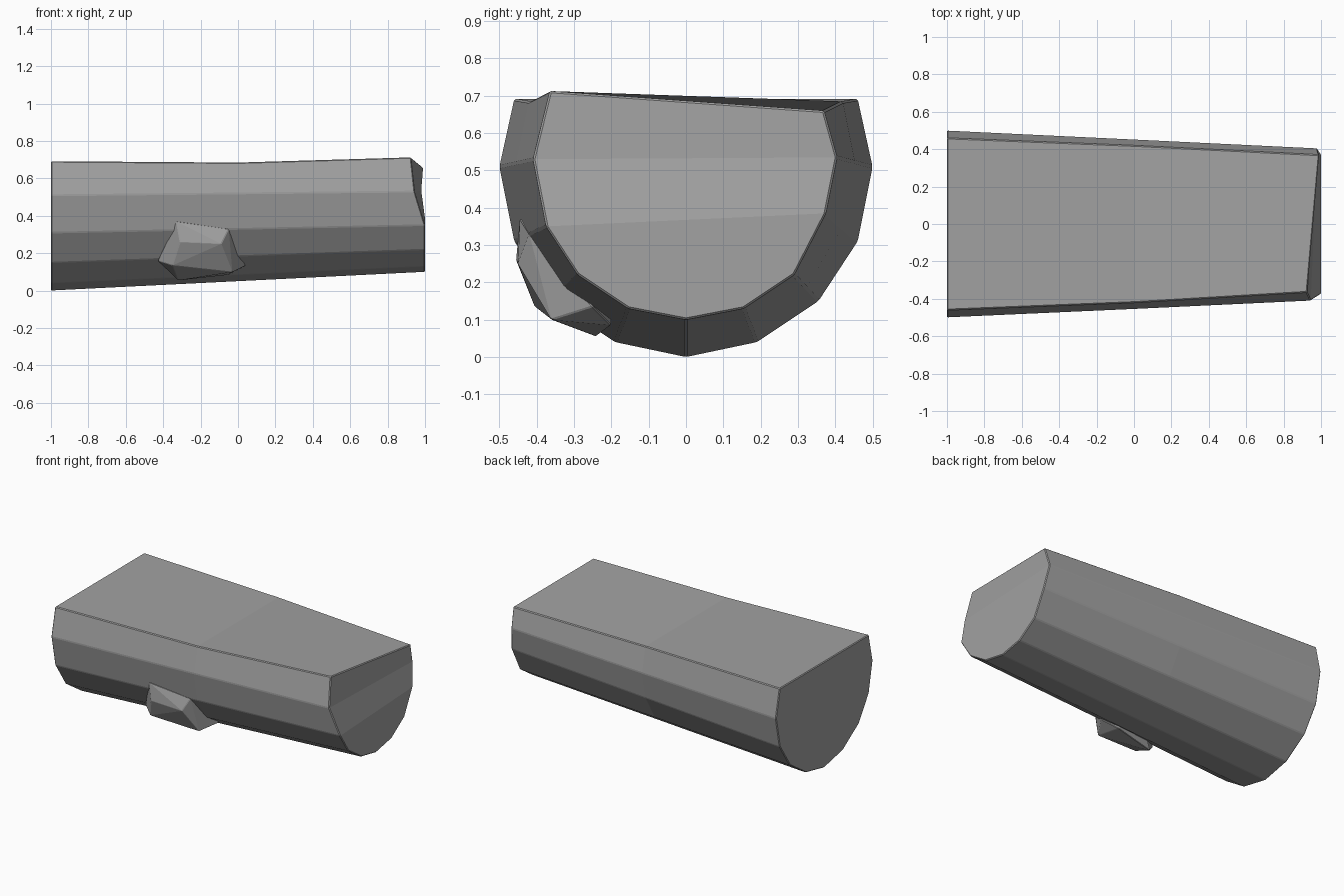
import bpy
import bmesh

cube = bpy.data.objects.get("Cube")
if cube:
    bpy.data.objects.remove(cube, do_unlink=True)

# One stone-grey material
grey = bpy.data.materials.new("stone grey")
grey.use_nodes = True
colour = (0.36, 0.36, 0.36, 1)
grey.diffuse_color = colour
bsdf = grey.node_tree.nodes["Principled BSDF"]
bsdf.inputs["Base Color"].default_value = colour
bsdf.inputs["Roughness"].default_value = 0.8


def finish(name, bm, bevel):
    bmesh.ops.recalc_face_normals(bm, faces=bm.faces)
    mesh = bpy.data.meshes.new(name)
    bm.to_mesh(mesh)
    bm.free()
    mesh.materials.append(grey)
    obj = bpy.data.objects.new(name, mesh)
    bpy.context.collection.objects.link(obj)
    # Thin worn edges
    mod = obj.modifiers.new("worn edges", "BEVEL")
    mod.width = bevel
    mod.segments = 1
    mod.limit_method = 'ANGLE'
    mod.angle_limit = 0.3
    return obj


# Half-round cross-sections (y, z), from the front top corner under to the back
half = [(-0.46, 0.692), (-0.5, 0.51), (-0.46, 0.31), (-0.355, 0.15), (-0.19, 0.04)]
wide = half + [(0, 0)] + [(-y, z) for y, z in reversed(half)]
narrow = [(-0.365, 0.713), (-0.41, 0.53), (-0.375, 0.35), (-0.29, 0.22), (-0.155, 0.13),
          (0, 0.1), (0.155, 0.13), (0.29, 0.22), (0.375, 0.385), (0.405, 0.535), (0.37, 0.66)]
middle = [((a[0] + b[0]) / 2, (a[1] + b[1]) / 2) for a, b in zip(wide, narrow)]
middle[0] = (-0.42, 0.685)
middle[-1] = (0.42, 0.685)

# The narrow end is chipped back at its upper corners
chipped = [1.0] * len(narrow)
chipped[0], chipped[1] = 0.925, 0.945
chipped[-1], chipped[-2] = 0.99, 0.98

bm = bmesh.new()
rings = []
for xs, section in (([-1] * 11, wide), ([0] * 11, middle), (chipped, narrow)):
    rings.append([bm.verts.new((x, y, z)) for x, (y, z) in zip(xs, section)])
for a, b in zip(rings, rings[1:]):
    for i in range(11):
        j = (i + 1) % 11
        bm.faces.new((a[i], a[j], b[j], b[i]))
bm.faces.new(rings[0])
# Chipped end built as strips across, with one flat face below
end = rings[-1]
for i in range(2):
    bm.faces.new((end[i], end[i + 1], end[9 - i], end[10 - i]))
bm.faces.new(end[2:9])
finish("half_round_body", bm, 0.005)

# Faceted knob low on the front side
knob = [(-0.33, -0.445, 0.37), (-0.05, -0.42, 0.33), (-0.31, -0.455, 0.26), (-0.09, -0.45, 0.25),
        (-0.35, -0.405, 0.135), (-0.03, -0.36, 0.1), (-0.43, -0.34, 0.16), (0.04, -0.25, 0.135),
        (-0.32, -0.24, 0.055), (-0.05, -0.2, 0.085), (-0.2, -0.2, 0.3)]
bm = bmesh.new()
for p in knob:
    bm.verts.new(p)
hull = bmesh.ops.convex_hull(bm, input=bm.verts)
bmesh.ops.dissolve_limit(bm, angle_limit=0.08, verts=bm.verts, edges=bm.edges)
finish("side_knob", bm, 0.003)
